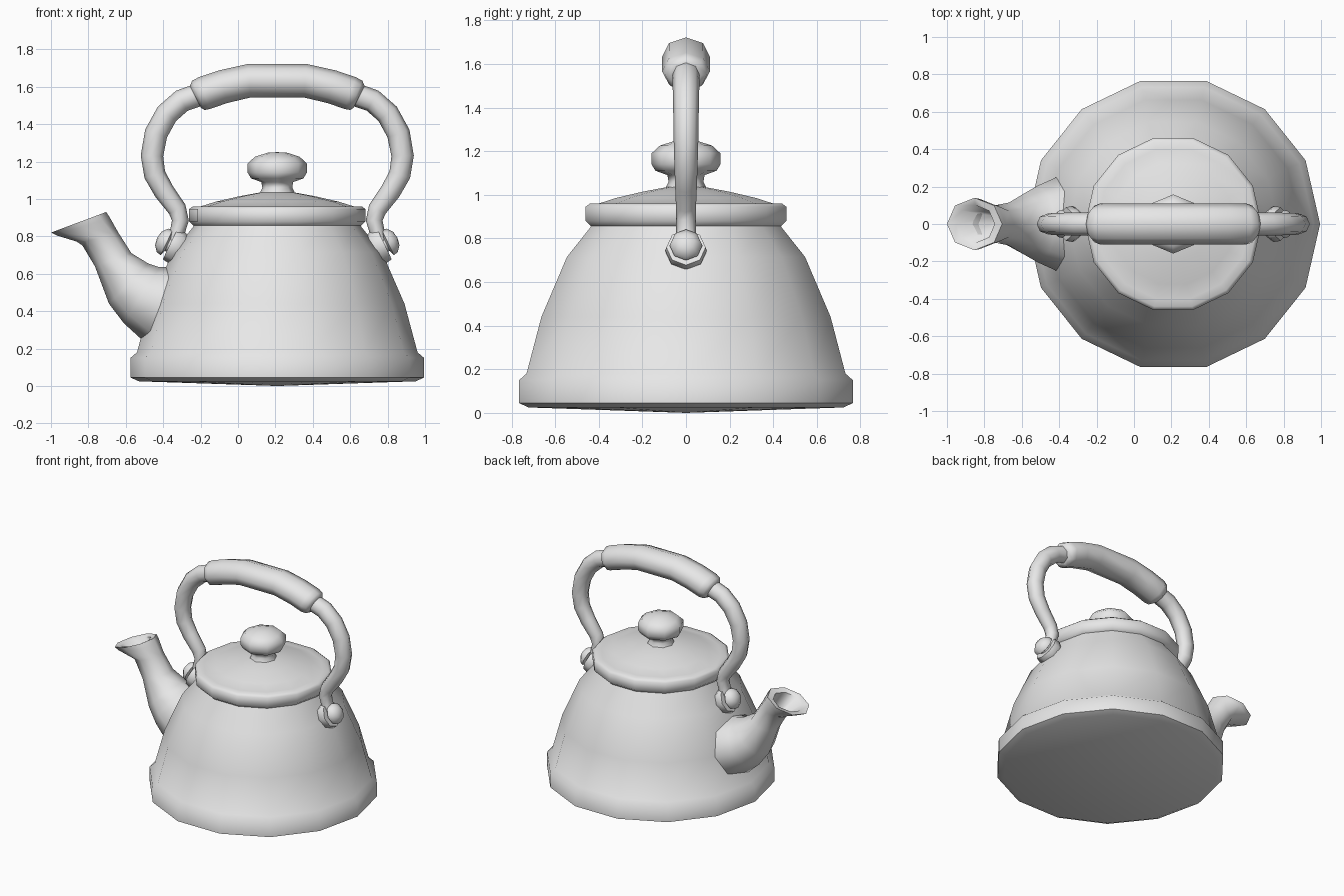
import bpy, bmesh, math
from mathutils import Vector

cube = bpy.data.objects.get("Cube")
if cube:
    bpy.data.objects.remove(cube, do_unlink=True)

grey = bpy.data.materials.new("light_grey")
grey.use_nodes = True
colour = (0.8, 0.8, 0.8, 1)
grey.diffuse_color = colour
grey.node_tree.nodes["Principled BSDF"].inputs["Base Color"].default_value = colour

CX = 0.21                       # axis of the pot
Y = Vector((0, 1, 0))


def loft(name, rings, sides, angle=60):
    """Skin a list of (centre, u, v) elliptical rings and cap both ends."""
    bm = bmesh.new()
    loops = []
    for c, u, v in rings:
        angles = [2 * math.pi * i / sides for i in range(sides)]
        loops.append([bm.verts.new(c + u * math.cos(a) + v * math.sin(a)) for a in angles])
    for a, b in zip(loops, loops[1:]):
        for i in range(sides):
            j = (i + 1) % sides
            bm.faces.new((a[i], a[j], b[j], b[i]))
    bm.faces.new(loops[0])
    bm.faces.new(loops[-1])
    bmesh.ops.remove_doubles(bm, verts=bm.verts, dist=0.0005)
    bmesh.ops.recalc_face_normals(bm, faces=bm.faces)
    mesh = bpy.data.meshes.new(name)
    bm.to_mesh(mesh)
    bm.free()
    mesh.materials.append(grey)
    obj = bpy.data.objects.new(name, mesh)
    bpy.context.collection.objects.link(obj)
    bpy.ops.object.select_all(action='DESELECT')
    obj.select_set(True)
    bpy.context.view_layer.objects.active = obj
    bpy.ops.object.shade_smooth_by_angle(angle=math.radians(angle))
    return obj


def lathe(name, profile, sides, base=Vector((CX, 0, 0)), axis=Vector((0, 0, 1))):
    """Turn (radius, height) points around an axis lying in the xz plane."""
    u = Y.cross(axis)
    return loft(name, [(base + axis * h, u * r, Y * r) for r, h in profile], sides)


def sweep(name, path, sides):
    """Tube along (x, z, radius, y radius) points in the xz plane."""
    pts = [Vector((p[0], 0, p[1])) for p in path]
    rings = []
    for i, p in enumerate(path):
        t = (pts[min(i + 1, len(pts) - 1)] - pts[max(i - 1, 0)]).normalized()
        rings.append((pts[i], Y.cross(t) * p[2], Y * p[3]))
    return loft(name, rings, sides)


def mirrored(half):
    return half + [(2 * CX - p[0],) + p[1:] for p in reversed(half)]


# Pot body with its foot band
lathe("pot_body", [(0, 0), (0.74, 0.025), (0.785, 0.045), (0.785, 0.15),
                   (0.75, 0.18), (0.68, 0.44), (0.56, 0.715), (0.45, 0.85),
                   (0.43, 0.9), (0, 0.9)], 14)

# Lid with rolled rim
lathe("lid", [(0, 0.86), (0.435, 0.845), (0.472, 0.88), (0.472, 0.945), (0.452, 0.96),
              (0.41, 0.96), (0.33, 0.985), (0.2, 1.015), (0.09, 1.035), (0, 1.035)], 14)

# Knob on the lid
lathe("lid_knob", [(0, 1.02), (0.095, 1.03), (0.08, 1.06), (0.085, 1.09), (0.14, 1.11),
                   (0.158, 1.14), (0.158, 1.19), (0.12, 1.225), (0.05, 1.248), (0, 1.25)], 8)

# Spout: lower edge, upper edge and half width of each section, from inside the mouth out
sections = [((-0.77, 0.71), (-0.66, 0.75), 0.06),
            ((-0.95, 0.83), (-0.745, 0.905), 0.1),
            ((-1.0, 0.82), (-0.705, 0.93), 0.14),
            ((-0.97, 0.805), (-0.685, 0.9), 0.135),
            ((-0.84, 0.765), (-0.64, 0.82), 0.1),
            ((-0.765, 0.64), (-0.57, 0.71), 0.115),
            ((-0.69, 0.44), (-0.48, 0.655), 0.165),
            ((-0.61, 0.335), (-0.42, 0.635), 0.205),
            ((-0.5, 0.235), (-0.33, 0.635), 0.25),
            ((-0.35, 0.2), (-0.2, 0.6), 0.25)]
rings = []
for low, high, width in sections:
    a, b = Vector((low[0], 0, low[1])), Vector((high[0], 0, high[1]))
    rings.append(((a + b) / 2, (b - a) / 2, Y * width))
loft("spout", rings, 8)

# Bail handle tube
half_tube = [(-0.345, 0.75, 0.03, 0.05), (-0.325, 0.82, 0.04, 0.045),
             (-0.308, 0.885, 0.045, 0.045), (-0.325, 0.945, 0.05, 0.046),
             (-0.395, 1.04, 0.055, 0.05), (-0.445, 1.13, 0.058, 0.053),
             (-0.46, 1.23, 0.06, 0.056), (-0.438, 1.35, 0.062, 0.058),
             (-0.38, 1.455, 0.062, 0.06), (-0.3, 1.525, 0.062, 0.062),
             (-0.2, 1.56, 0.062, 0.062), (0.0, 1.62, 0.06, 0.06)]
sweep("handle_tube", mirrored(half_tube), 8)

# Thick grip at the top of the handle
half_grip = [(-0.228, 1.546, 0.065, 0.07), (-0.212, 1.554, 0.085, 0.098),
             (-0.18, 1.566, 0.09, 0.11), (-0.08, 1.6, 0.09, 0.11),
             (0.06, 1.632, 0.09, 0.11)]
sweep("handle_grip", mirrored(half_grip), 8)

# Hinge plates and rivets on both sides
for side, label in ((1, "left"), (-1, "right")):
    normal = Vector((side * 0.9, 0, 0.43)).normalized()
    centre = Vector((CX + side * 0.555, 0, 0.75))
    lathe(label + "_hinge_plate", [(0, -0.05), (0.08, -0.05), (0.096, -0.015),
                                   (0.09, 0.02), (0, 0.02)], 8, centre, normal)
    lathe(label + "_rivet", [(0, 0), (0.045, 0.01), (0.045, 0.03), (0.075, 0.04),
                             (0.07, 0.065), (0.04, 0.09), (0, 0.097)], 8, centre, normal)
